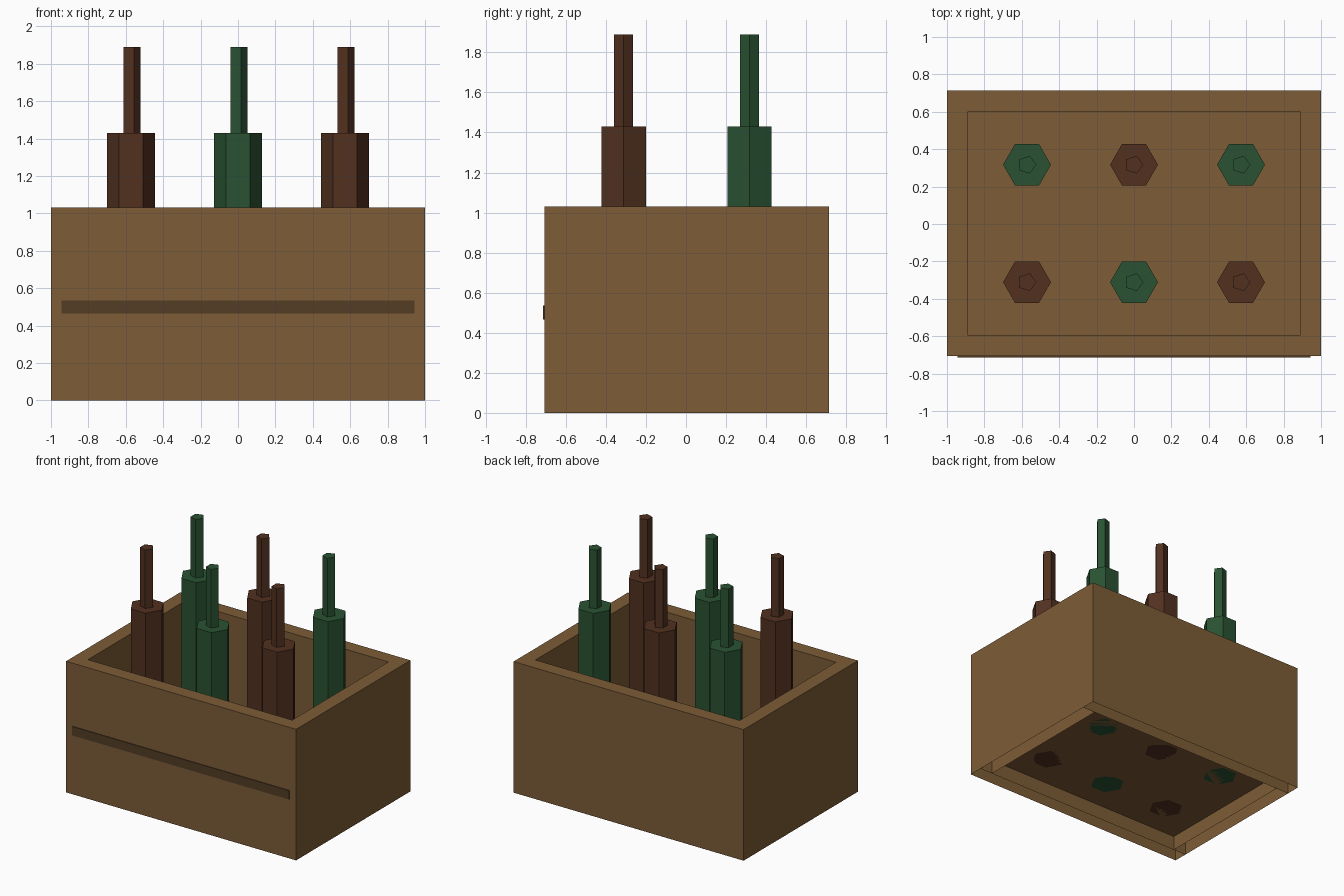
import bpy, bmesh
from math import pi, cos, sin

if "Cube" in bpy.data.objects:
    bpy.data.objects.remove(bpy.data.objects["Cube"])


def material(name, rgb):
    # sRGB 0-255 to linear
    m = bpy.data.materials.new(name)
    m.diffuse_color = [((c / 255 + 0.055) / 1.055) ** 2.4 for c in rgb] + [1.0]
    m.use_nodes = True
    m.node_tree.nodes["Principled BSDF"].inputs["Base Color"].default_value = m.diffuse_color
    return m


wood = material("wood", (125, 92, 55))
dark_wood = material("dark_wood", (83, 61, 38))
green = material("green_glass", (41, 82, 50))
brown = material("brown_glass", (82, 49, 32))


def finish(name, bm, mat):
    mesh = bpy.data.meshes.new(name)
    bm.to_mesh(mesh)
    bm.free()
    mesh.materials.append(mat)
    obj = bpy.data.objects.new(name, mesh)
    bpy.context.collection.objects.link(obj)
    return obj


def box(name, lo, hi, mat, open_bottom=False):
    bm = bmesh.new()
    bmesh.ops.create_cube(bm, size=1)
    for v in bm.verts:
        v.co = [a + (c + 0.5) * (b - a) for a, b, c in zip(lo, hi, v.co)]
    bm.normal_update()
    if open_bottom:
        down = [f for f in bm.faces if f.normal.z < -0.5]
        bmesh.ops.delete(bm, geom=down, context='FACES_ONLY')
    return finish(name, bm, mat)


def prism(bm, sides, radius, x, y, z0, z1):
    # upright prism with its first corner towards +x
    rings = [[bm.verts.new((x + radius * cos(2 * pi * i / sides),
                            y + radius * sin(2 * pi * i / sides), z))
              for i in range(sides)] for z in (z0, z1)]
    low, high = rings
    bm.faces.new(low[::-1])
    bm.faces.new(high)
    for i in range(sides):
        j = (i + 1) % sides
        bm.faces.new((low[i], low[j], high[j], high[i]))


# Crate: hollow-bottomed walls, the end walls sit between front and back
CY, HALF, T, H, FLOOR = 0.003, 0.71, 0.112, 1.03, 0.115
y0, y1 = CY - HALF, CY + HALF
box("crate_front", (-1, y0, 0), (1, y0 + T, H), wood, True)
box("crate_back", (-1, y1 - T, 0), (1, y1, H), wood, True)
box("crate_left", (-1, y0 + T, 0), (-1 + T, y1 - T, H), wood, True)
box("crate_right", (1 - T, y0 + T, 0), (1, y1 - T, H), wood, True)
box("crate_floor", (-1 + T, y0 + T, 0), (1 - T, y1 - T, FLOOR), wood, True)

# Thin dark band across the front
box("front_band", (-0.943, y0 - 0.006, 0.465), (0.943, y0 + 0.006, 0.535), dark_wood)

# Bottles: hexagonal bodies, pentagonal necks, alternating colours
for row, y in enumerate((CY - 0.314, CY + 0.314)):
    for col, x in enumerate((-0.572, 0, 0.572)):
        bm = bmesh.new()
        prism(bm, 6, 0.128, x, y, FLOOR, 1.43)
        prism(bm, 5, 0.05, x, y, 1.43, 1.89)
        finish(f"bottle_{row}_{col}", bm, green if (row + col) % 2 else brown)
